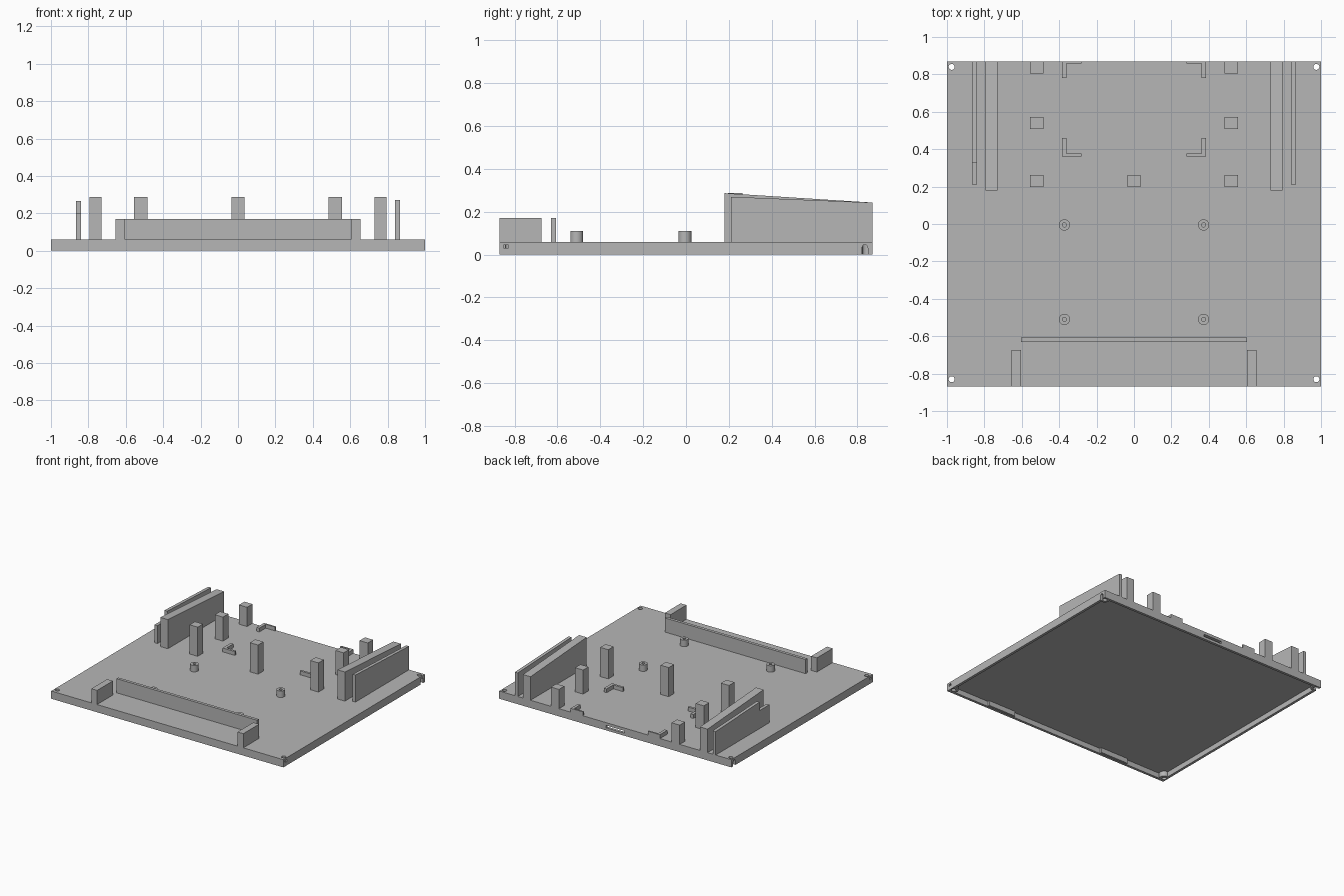
import bpy, bmesh
from mathutils import Matrix, Vector

cube = bpy.data.objects.get("Cube")
if cube:
    bpy.data.objects.remove(cube, do_unlink=True)

grey = bpy.data.materials.new("plain grey")
grey.use_nodes = True
colour = (0.47, 0.47, 0.47, 1)
grey.diffuse_color = colour
grey.node_tree.nodes["Principled BSDF"].inputs["Base Color"].default_value = colour

TOP = 0.06       # upper surface of the tray
SINK = 0.01      # how far parts reach down into the tray plate


def finish(name, bm):
    bmesh.ops.recalc_face_normals(bm, faces=bm.faces)
    mesh = bpy.data.meshes.new(name)
    bm.to_mesh(mesh)
    bm.free()
    mesh.materials.append(grey)
    ob = bpy.data.objects.new(name, mesh)
    bpy.context.collection.objects.link(ob)
    return ob


def box(name, x, y, z):
    bm = bmesh.new()
    size = Vector((x[1] - x[0], y[1] - y[0], z[1] - z[0]))
    mid = Vector((sum(x), sum(y), sum(z))) / 2
    bmesh.ops.create_cube(bm, size=1, matrix=Matrix.Translation(mid) @ Matrix.Diagonal(size).to_4x4())
    return finish(name, bm)


def cylinder(name, x, y, radius, z0, z1):
    bm = bmesh.new()
    bmesh.ops.create_cone(bm, cap_ends=True, segments=32, radius1=radius, radius2=radius,
                          depth=z1 - z0, matrix=Matrix.Translation((x, y, (z0 + z1) / 2)))
    return finish(name, bm)


def prism(name, outline, x0, x1):
    """Extrude a side outline of (y, z) points from x0 to x1."""
    bm = bmesh.new()
    face = bm.faces.new([bm.verts.new((x0, y, z)) for y, z in outline])
    grown = bmesh.ops.extrude_face_region(bm, geom=[face])["geom"]
    bmesh.ops.translate(bm, vec=(x1 - x0, 0, 0),
                        verts=[g for g in grown if isinstance(g, bmesh.types.BMVert)])
    return finish(name, bm)


def cut(target, cutter):
    """Subtract the cutter from the target, then discard the cutter."""
    cutter.hide_render = True
    mod = target.modifiers.new("cut", 'BOOLEAN')
    mod.operation = 'DIFFERENCE'
    mod.solver = 'EXACT'
    mod.object = cutter
    bpy.context.view_layer.objects.active = target
    bpy.ops.object.modifier_apply(modifier=mod.name)
    bpy.data.objects.remove(cutter, do_unlink=True)


def span(side, a, b):
    """Mirror an x range to the given side."""
    return sorted((side * a, side * b))


# Tray: shallow shell open below, with screw bosses kept in the corners
corners = [(sx * 0.975, y) for sx in (-1, 1) for y in (-0.83, 0.84)]
tray = box("tray", (-1, 1), (-0.87, 0.87), (0, TOP))
cavity = box("cavity_cutter", (-0.98, 0.98), (-0.85, 0.85), (-0.02, 0.04))
for x, y in corners:
    cut(cavity, cylinder("boss_cutter", x, y, 0.035, -0.05, 0.1))
cut(tray, cavity)
for x, y in corners:
    cut(tray, cylinder("screw_hole_cutter", x, y, 0.016, -0.05, 0.1))

# Slots in the tray edge
cut(tray, box("back_slot_cutter", (-0.08, 0.08), (0.84, 0.9), (0.02, 0.038)))
for s in (-1, 1):
    arch = [(0.818, -0.01), (0.822, 0.035), (0.828, 0.045), (0.842, 0.045), (0.848, 0.035), (0.852, -0.01)]
    cut(tray, prism("arch_cutter", arch, *span(s, 0.98, 1.05)))
    cut(tray, box("side_slot_cutter", span(s, 0.985, 1.05), (-0.852, -0.828), (0.03, 0.046)))

# Long front wall
box("front_wall", (-0.605, 0.605), (-0.63, -0.607), (TOP - SINK, 0.17))

for s, side in ((-1, "right"), (1, "left")):
    # Blocks at the front edge and tabs under it
    box(side + "_front_block", span(s, 0.605, 0.655), (-0.87, -0.675), (TOP - SINK, 0.17))
    box(side + "_under_tab", span(s, 0.4, 0.64), (-0.855, -0.835), (0.002, 0.045))

    # Sloping thick rail
    base = TOP - SINK
    prism(side + "_thick_rail", [(0.18, base), (0.87, base), (0.87, 0.243), (0.18, 0.287)],
          *span(s, 0.73, 0.795))

    # Thin outer rail, stepped at the front on the right side
    front = [(0.21, 0.27)] if s > 0 else [(0.33, 0.266), (0.33, 0.2), (0.21, 0.2)]
    prism(side + "_thin_rail", [(0.21, base), (0.87, base), (0.87, 0.243)] + front,
          *span(s, 0.84, 0.865))

    # Square posts, lower towards the back
    for place, y, top in (("front", 0.23, 0.287), ("middle", 0.54, 0.247), ("back", 0.837, 0.21)):
        box(f"{side}_{place}_post", span(s, 0.485, 0.555), (y - 0.033, y + 0.033), (base, top))

    # Corner brackets for a square component
    for place, leg, foot in (("front", (0.36, 0.46), (0.36, 0.378)), ("back", (0.78, 0.87), (0.858, 0.87))):
        bracket = [span(s, 0.362, 0.385), span(s, 0.28, 0.37)]
        box(f"{side}_{place}_bracket_leg", bracket[0], leg, (base, 0.09))
        box(f"{side}_{place}_bracket_foot", bracket[1], foot, (base, 0.09))

    # Round standoffs with a screw hole
    for place, y in (("front", -0.51), ("back", -0.005)):
        standoff = cylinder(f"{side}_{place}_standoff", s * 0.372, y, 0.03, base, 0.11)
        cut(standoff, cylinder("pilot_cutter", s * 0.372, y, 0.011, TOP, 0.2))
        bpy.ops.object.select_all(action='DESELECT')
        standoff.select_set(True)
        bpy.context.view_layer.objects.active = standoff
        bpy.ops.object.shade_smooth_by_angle()

# Centre post
box("centre_post", (-0.035, 0.035), (0.197, 0.263), (TOP - SINK, 0.287))
